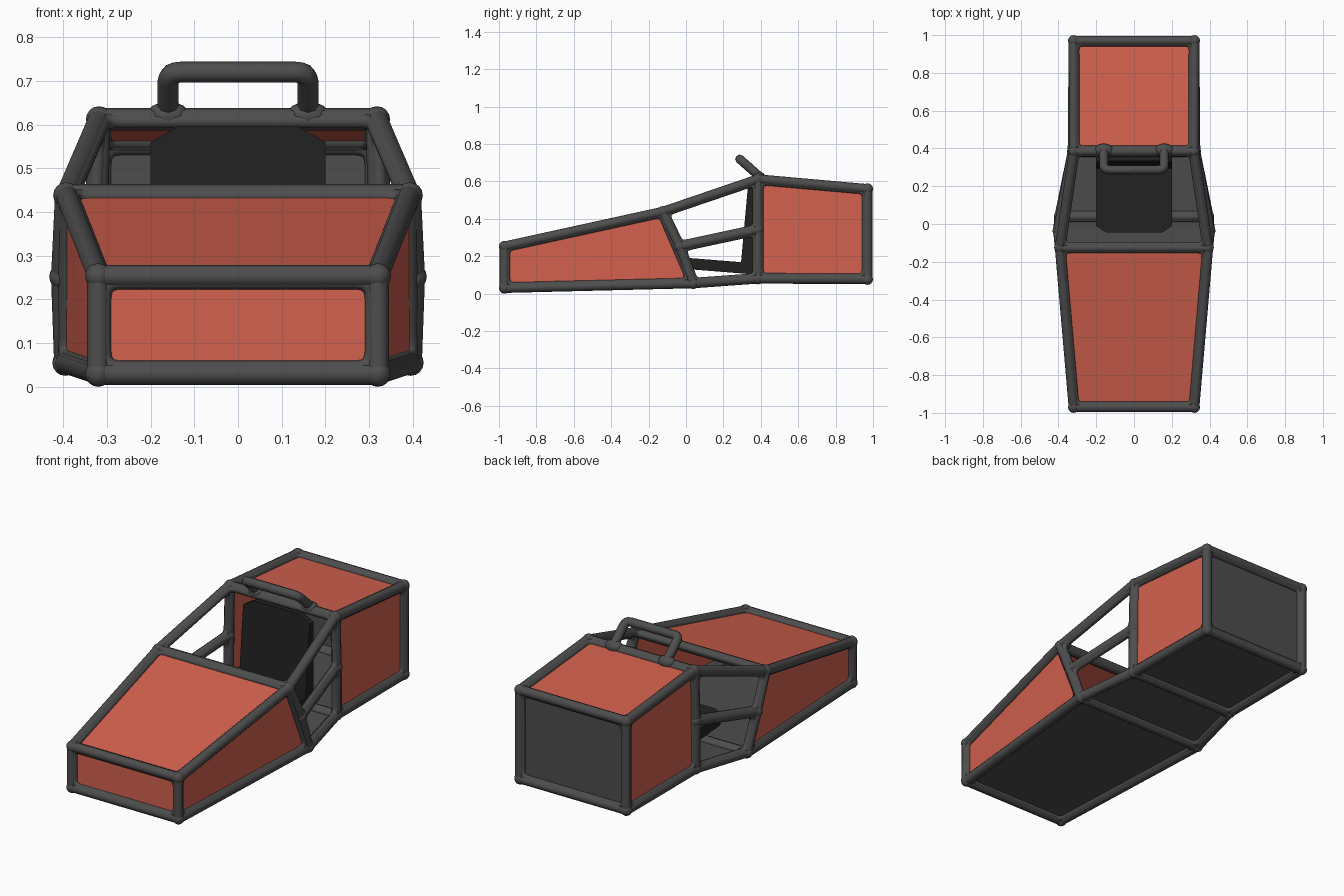
import bpy, bmesh, math
from mathutils import Vector

if "Cube" in bpy.data.objects:
    bpy.data.objects.remove(bpy.data.objects["Cube"])


def material(name, rgb):
    m = bpy.data.materials.new(name)
    m.diffuse_color = (*rgb, 1)
    m.use_nodes = True
    m.node_tree.nodes["Principled BSDF"].inputs["Base Color"].default_value = m.diffuse_color
    return m


RED = material("red_panel", (0.65, 0.12, 0.078))
GREY = material("dark_grey_frame", (0.075, 0.075, 0.075))
BLACK = material("black_seat", (0.015, 0.015, 0.015))

# Frame nodes on the right side; the left side is mirrored
NODES = {
    "A": (.32, -.97, .03), "B": (.32, -.97, .253),    # nose
    "C": (.393, -.125, .438),                         # hood rear
    "D": (.402, -.035, .252), "E": (.395, .04, .055),  # door post
    "F": (.325, .385, .08), "M": (.325, .385, .342), "H": (.318, .385, .612),  # rear post
    "G": (.32, .97, .077), "R": (.32, .97, .56),      # tail
}


def node(key):
    """'A' is the right node, 'a' its left mirror."""
    x, y, z = NODES[key.upper()]
    return Vector((x if key.isupper() else -x, y, z))


def mesh_object(name, bm, mat):
    bmesh.ops.recalc_face_normals(bm, faces=bm.faces)
    me = bpy.data.meshes.new(name)
    bm.to_mesh(me)
    bm.free()
    ob = bpy.data.objects.new(name, me)
    ob.data.materials.append(mat)
    bpy.context.collection.objects.link(ob)
    return ob


def smooth(ob, angle):
    bpy.ops.object.select_all(action='DESELECT')
    ob.select_set(True)
    bpy.context.view_layer.objects.active = ob
    if ob.type == 'CURVE':
        bpy.ops.object.convert(target='MESH')
    bpy.ops.object.shade_smooth_by_angle(angle=math.radians(angle))


def tubes(name, paths, mat):
    """Paths are (points, radius, cyclic)."""
    cu = bpy.data.curves.new(name, 'CURVE')
    cu.dimensions = '3D'
    cu.bevel_depth = 1.0
    cu.bevel_resolution = 2
    cu.use_fill_caps = True
    for pts, r, cyclic in paths:
        sp = cu.splines.new('POLY')
        sp.points.add(len(pts) - 1)
        for p, co in zip(sp.points, pts):
            p.co = (*co, 1)
            p.radius = r
        sp.use_cyclic_u = cyclic
    ob = bpy.data.objects.new(name, cu)
    cu.materials.append(mat)
    bpy.context.collection.objects.link(ob)
    smooth(ob, 50)
    return ob


def fillet(a, q, b, r, steps=4):
    """Rounded corner at q between a and b."""
    u, v = (a - q).normalized(), (b - q).normalized()
    t = r / math.tan(u.angle(v) / 2)
    p0, p1 = q + u * t, q + v * t
    return [p0 * (1 - s) ** 2 + q * 2 * s * (1 - s) + p1 * s * s
            for s in (i / steps for i in range(steps + 1))]


def rounded_loop(pts, inset, r):
    n = len(pts)
    qs = []
    for i, p in enumerate(pts):
        u = (pts[i - 1] - p).normalized()
        v = (pts[(i + 1) % n] - p).normalized()
        qs.append(p + (u + v) * (inset / math.sin(u.angle(v))))
    out = []
    for i, q in enumerate(qs):
        out += fillet(qs[i - 1], q, qs[(i + 1) % n], r)
    return out


def panel(name, pts, mat):
    bm = bmesh.new()
    loop = [bm.verts.new(p) for p in rounded_loop(pts, .012, .035)]
    mid = bm.verts.new(sum(pts, Vector()) / len(pts))
    for i, v in enumerate(loop):
        bm.faces.new((loop[i - 1], v, mid))
    mesh_object(name, bm, mat)


# Cage faces: name -> (corner nodes, panel material or None for an opening)
FACES = {
    "nose_panel": ("aABb", RED), "hood_panel": ("bBCc", RED),
    "right_front_panel": ("ABCE", RED), "left_front_panel": ("abce", RED),
    "right_rear_panel": ("FHRG", RED), "left_rear_panel": ("fhrg", RED),
    "rear_deck_panel": ("hHRr", RED), "tail_panel": ("gGRr", GREY),
    "front_floor": ("aAEe", GREY), "cockpit_floor": ("eEFf", GREY),
    "rear_floor": ("fFGg", GREY),
    "windshield_opening": ("cCHh", None),
    "right_upper_opening": ("CHMD", None), "left_upper_opening": ("chmd", None),
    "right_lower_opening": ("DMFE", None), "left_lower_opening": ("dmfe", None),
}

# Panels and the rounded beads bordering every panel or opening
beads = []
for name, (keys, mat) in FACES.items():
    pts = [node(k) for k in keys]
    beads.append((rounded_loop(pts, .012, .038), .018, True))
    if mat:
        panel(name, pts, mat)
tubes("frame_beads", beads, GREY)

# Main frame tubes: side rails and posts on both sides, then cross bars
edges = []
for e in "AB BC CH HR RG GF FE EA CD DE DM FM MH".split():
    edges += [e, e.lower()]
edges += [k + k.lower() for k in "ABCEFHGR"]
tubes("frame_tubes", [([node(a), node(b)], .026, False) for a, b in edges], GREY)

# Ball joints where tubes meet
bm = bmesh.new()
for k in NODES:
    for key in (k, k.lower()):
        s = bmesh.ops.create_uvsphere(bm, u_segments=12, v_segments=8, radius=.03)
        bmesh.ops.translate(bm, verts=s["verts"], vec=node(key))
smooth(mesh_object("frame_joints", bm, GREY), 60)

# Roll handle above the seat, with flared feet
base, top = Vector((.16, .40, .62)), Vector((.16, .287, .72))
flip = Vector((-1, 1, 1))
path = [base] + fillet(base, top, top * flip, .03)
path += [p * flip for p in reversed(path)]
tubes("roll_handle", [(path, .024, False)], GREY)
bm = bmesh.new()
for x in (-.16, .16):
    s = bmesh.ops.create_uvsphere(bm, u_segments=12, v_segments=8, radius=.036)
    bmesh.ops.scale(bm, verts=s["verts"], vec=(1.4, 1, .9))
    bmesh.ops.translate(bm, verts=s["verts"], vec=(x, .39, .62))
smooth(mesh_object("handle_feet", bm, GREY), 60)


def loft(name, ring_a, ring_b, mat):
    bm = bmesh.new()
    a = [bm.verts.new(p) for p in ring_a]
    b = [bm.verts.new(p) for p in ring_b]
    bm.faces.new(a)
    bm.faces.new(b[::-1])
    for i in range(len(a)):
        bm.faces.new((a[i - 1], a[i], b[i], b[i - 1]))
    mesh_object(name, bm, mat)


# Seat back: chamfered top, front face leaning back
outline = [(-.2, .12), (.2, .12), (.2, .56), (.135, .597), (-.135, .597), (-.2, .56)]
loft("seat_back", [(x, .29 + .09 * (z - .12), z) for x, z in outline],
     [(x, .365, z) for x, z in outline], BLACK)

# Seat cushion: chamfered front, sloping down to the back
outline = [(-.2, .36), (.2, .36), (.2, -.01), (.15, -.045), (-.15, -.045), (-.2, -.01)]
loft("seat_cushion", [(x, y, .192 - .08 * y) for x, y in outline],
     [(x, y, .132 - .08 * y) for x, y in outline], BLACK)
